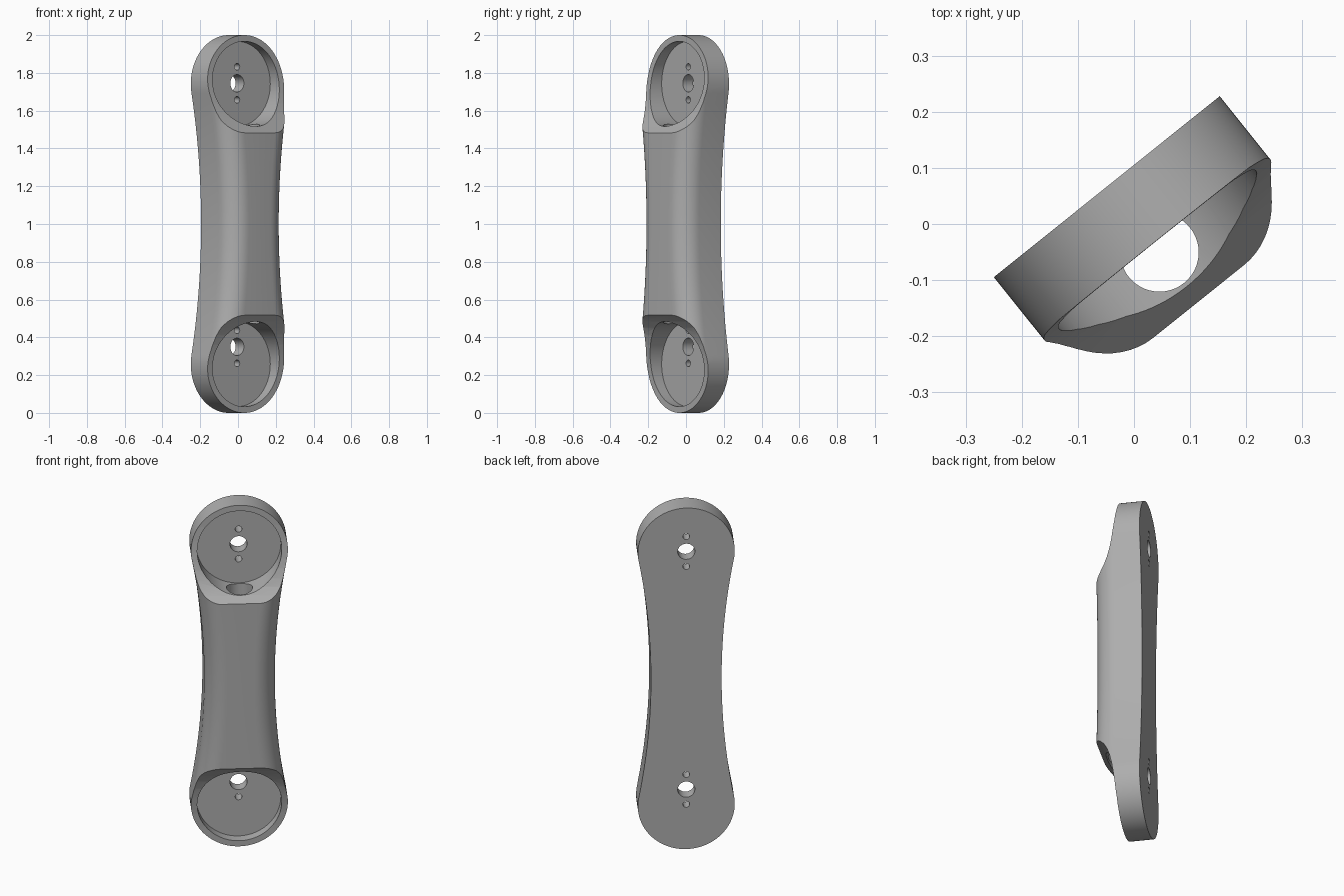
import bpy, bmesh, math
from mathutils import Matrix, Vector

if "Cube" in bpy.data.objects:
    bpy.data.objects.remove(bpy.data.objects["Cube"], do_unlink=True)

END_R = 0.258       # radius of the rounded ends
END_Z = 0.742       # end centres, measured from the middle
WAIST = 0.188       # half width at the middle
THICK = 0.262
FILLET = 0.115
WAIST_R = (END_Z**2 + WAIST**2 - END_R**2) / (2 * (END_R - WAIST))

grey = bpy.data.materials.new("grey_metal")
grey.use_nodes = True
GREY = (0.42, 0.42, 0.42, 1)
grey.diffuse_color = GREY
grey.node_tree.nodes["Principled BSDF"].inputs["Base Color"].default_value = GREY


def make_object(name, bm):
    bmesh.ops.recalc_face_normals(bm, faces=bm.faces)
    mesh = bpy.data.meshes.new(name)
    bm.to_mesh(mesh)
    bm.free()
    mesh.materials.append(grey)
    obj = bpy.data.objects.new(name, mesh)
    bpy.context.collection.objects.link(obj)
    return obj


def outline(inset):
    """Waisted outline (x, z), with round ends tangent to the waist arcs."""
    cx = WAIST + WAIST_R
    tilt = math.atan2(END_Z, cx)
    r, big = END_R - inset, WAIST_R + inset
    quarter = []
    for i in range(12):
        a = tilt * i / 12
        quarter.append((cx - big * math.cos(a), big * math.sin(a)))
    for i in range(33):
        a = -tilt + (math.pi / 2 + tilt) * i / 32
        quarter.append((r * math.cos(a), END_Z + r * math.sin(a)))
    half = quarter + [(-x, z) for x, z in quarter[-2::-1]]
    return half + [(-x, -z) for x, z in half[1:-1]]


def lofted_body():
    levels = [(0, 0)]
    for i in range(13):
        a = math.pi / 2 * i / 12
        levels.append((FILLET * (1 - math.cos(a)), THICK - FILLET * (1 - math.sin(a))))
    bm = bmesh.new()
    rings = [[bm.verts.new((x, -v, z + 1)) for x, z in outline(d)] for d, v in levels]
    n = len(rings[0])
    for low, high in zip(rings, rings[1:]):
        for i in range(n):
            j = (i + 1) % n
            bm.faces.new((low[i], low[j], high[j], high[i]))
    bm.faces.new(rings[0])
    bm.faces.new(rings[-1])
    return make_object("link_arm", bm)


def cylinder(name, radius, start, end, segments):
    start, end = Vector(start), Vector(end)
    axis = end - start
    bm = bmesh.new()
    turn = axis.to_track_quat('Z', 'Y').to_matrix().to_4x4()
    bmesh.ops.create_cone(bm, cap_ends=True, segments=segments, radius1=radius,
                          radius2=radius, depth=axis.length,
                          matrix=Matrix.Translation((start + end) / 2) @ turn)
    return make_object(name, bm)


def scoop(name, side):
    """Prism that thins one end along a hollow curve."""
    curve = [(1.03, .13), (.88, .132), (.8, .137), (.742, .144), (.69, .153),
             (.64, .165), (.59, .182), (.55, .202), (.517, .228), (.483, .262),
             (.45, .295), (.45, .4), (1.03, .4)]
    bm = bmesh.new()
    face = bm.faces.new([bm.verts.new((-.4, -v, 1 + side * z)) for z, v in curve])
    new = bmesh.ops.extrude_face_region(bm, geom=[face])["geom"]
    bmesh.ops.translate(bm, vec=(.8, 0, 0),
                        verts=[g for g in new if isinstance(g, bmesh.types.BMVert)])
    return make_object(name, bm)


body = lofted_body()

# Cutters: end scoops, round pockets, through holes, lengthwise bore
cutters = []
for name, side, hole_z in (("upper", 1, 1.745), ("lower", -1, 0.35)):
    cutters.append(scoop(name + "_scoop", side))
    z = 1 + side * END_Z
    cutters.append(cylinder(name + "_pocket", .225, (0, -.07, z), (0, -.4, z), 96))
    for tag, dz, r in (("main", 0, .046), ("top", .0875, .018), ("bottom", -.0875, .018)):
        cutters.append(cylinder(f"{name}_{tag}_hole", r, (0, .1, hole_z + dz),
                                (0, -.1, hole_z + dz), 32))
cutters.append(cylinder("cable_bore", .07, (0, -.15, .4), (0, -.15, 1.6), 48))

bpy.context.view_layer.objects.active = body
for cutter in cutters:
    cutter.hide_render = True
    mod = body.modifiers.new(cutter.name, 'BOOLEAN')
    mod.operation = 'DIFFERENCE'
    mod.solver = 'EXACT'
    mod.object = cutter
    bpy.ops.object.modifier_apply(modifier=mod.name)
for cutter in cutters:
    bpy.data.objects.remove(cutter, do_unlink=True)

# Turn the arm into place
body.rotation_euler.z = math.radians(38.7)
body.location = (-.0485, .0665, 0)
bpy.ops.object.select_all(action='DESELECT')
body.select_set(True)
bpy.ops.object.shade_smooth_by_angle(angle=math.radians(25))
